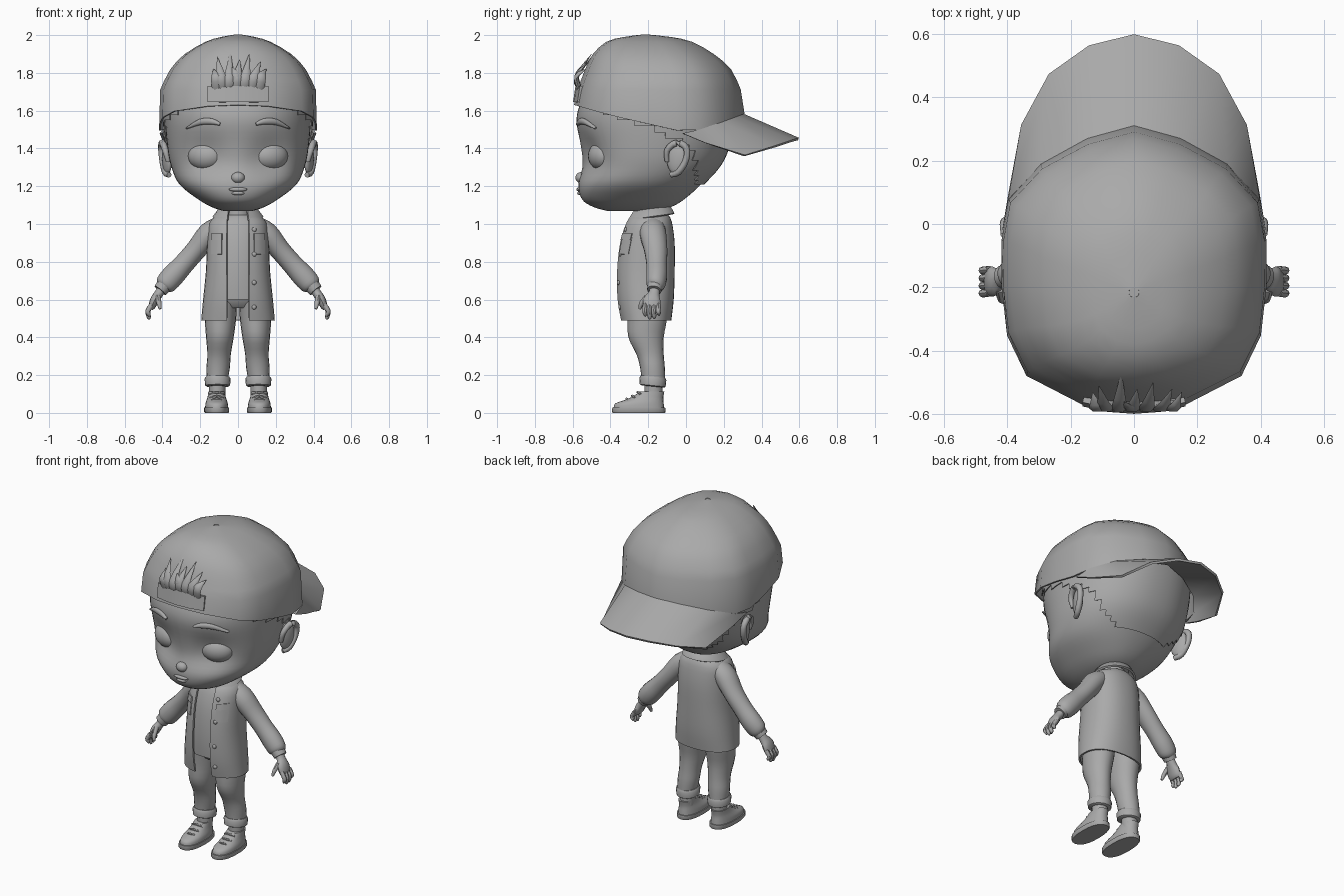
import bpy, bmesh, math
from mathutils import Vector, Matrix

if "Cube" in bpy.data.objects:
    bpy.data.objects.remove(bpy.data.objects["Cube"])

grey = bpy.data.materials.new("plain grey")
grey.diffuse_color = (0.4, 0.4, 0.4, 1)
grey.use_nodes = True
grey.node_tree.nodes["Principled BSDF"].inputs["Base Color"].default_value = grey.diffuse_color


def finish(name, bm, thick=0.0, angle=45):
    bmesh.ops.recalc_face_normals(bm, faces=bm.faces[:])
    me = bpy.data.meshes.new(name)
    bm.to_mesh(me)
    bm.free()
    ob = bpy.data.objects.new(name, me)
    bpy.context.collection.objects.link(ob)
    me.materials.append(grey)
    bpy.ops.object.select_all(action='DESELECT')
    ob.select_set(True)
    bpy.context.view_layer.objects.active = ob
    if thick:
        m = ob.modifiers.new("thickness", 'SOLIDIFY')
        m.thickness, m.offset = thick, 0
        bpy.ops.object.modifier_apply(modifier=m.name)
    bpy.ops.object.shade_smooth_by_angle(angle=math.radians(angle))
    return ob


def loft(name, rings, closed=True, caps=True, thick=0.0, keep=None, warp=None, angle=45):
    bm = bmesh.new()
    vs = [[bm.verts.new(p) for p in r] for r in rings]
    n = len(vs[0])
    for a, b in zip(vs, vs[1:]):
        for i in range(n if closed else n - 1):
            j = (i + 1) % n
            bm.faces.new((a[i], a[j], b[j], b[i]))
    if closed and caps:
        bm.faces.new(vs[0])
        bm.faces.new(vs[-1])
    if keep:
        bad = [f for f in bm.faces if not keep(f.calc_center_median())]
        bmesh.ops.delete(bm, geom=bad, context='FACES')
    if warp:
        for v in bm.verts:
            v.co = warp(v.co)
    return finish(name, bm, thick, angle)


def dense(rows, k=3):
    # smooth in-between rows through a short table
    out = []
    for i in range(len(rows) - 1):
        quad = [rows[max(0, min(len(rows) - 1, i + d))] for d in (-1, 0, 1, 2)]
        for j in range(k):
            t = j / k
            out.append(tuple(b + .5 * t * (c - a + t * (2 * a - 5 * b + 4 * c - d + t * (3 * (b - c) + d - a)))
                             for a, b, c, d in zip(*quad)))
    return out + [tuple(rows[-1])]


def ring(z, yf, yb, rx, n=24, p=2.0, cx=0.0, gap=0.0, tilt=0.0):
    cy, ry = (yf + yb) / 2, (yb - yf) / 2
    a0 = math.asin(min(.95, gap / rx) ** (p / 2)) if gap else 0
    pts = []
    for i in range(n):
        a = a0 + (2 * math.pi - 2 * a0) * i / (n - 1 if gap else n)
        s, c = math.sin(a), -math.cos(a)
        y = ry * math.copysign(abs(c) ** (2 / p), c)
        pts.append(Vector((cx + rx * math.copysign(abs(s) ** (2 / p), s), cy + y, z + tilt * y)))
    return pts


def tube(name, rows, n=12, k=3):
    # rows: x, y, z, radius sideways, radius along depth
    rows = dense(rows, k)
    pts = [Vector(r[:3]) for r in rows]
    rings = []
    for i, r in enumerate(rows):
        t = (pts[min(i + 1, len(pts) - 1)] - pts[max(i - 1, 0)]).normalized()
        u = t.cross(Vector((0, 1, 0.01))).normalized()
        v = u.cross(t)
        rings.append([pts[i] + u * r[3] * math.cos(a) + v * r[4] * math.sin(a)
                      for a in (2 * math.pi * j / n for j in range(n))])
    return loft(name, rings)


def ball(name, loc, size, rot=0.0, seg=20):
    bm = bmesh.new()
    bmesh.ops.create_uvsphere(bm, u_segments=seg, v_segments=seg // 2, radius=1)
    bm.transform(Matrix.Translation(loc) @ Matrix.Rotation(rot, 4, 'Z') @ Matrix.Diagonal((*size, 1)))
    return finish(name, bm)


def lerp(table, x):
    for (x0, y0), (x1, y1) in zip(table, table[1:]):
        if x <= x1:
            return y0 + (y1 - y0) * (max(x, x0) - x0) / (x1 - x0)
    return table[-1][1]


# head: z, front, back, half width
HEAD = dense([(1.07, -.42, -.16, .08), (1.09, -.49, -.08, .14), (1.13, -.55, -.01, .21), (1.21, -.57, .08, .31),
              (1.31, -.55, .17, .355), (1.42, -.56, .22, .375), (1.55, -.58, .25, .385), (1.65, -.555, .25, .38),
              (1.75, -.5, .2, .33), (1.82, -.4, .1, .2)], 4)


def face_y(x, z):
    yf, yb, w = (lerp([(r[0], r[k]) for r in HEAD], z) for k in (1, 2, 3))
    return (yf + yb) / 2 - (yb - yf) / 2 * max(0, 1 - abs(x / w) ** 2.2) ** (1 / 2.2)


def sockets(co):
    if co.y < -.2:
        d2 = (abs(co.x) - .17) ** 2 + (co.z - 1.36) ** 2
        co.y += .04 * math.exp(-d2 / .012)
    return co


loft("head", [ring(*r, n=56, p=2.2) for r in HEAD], warp=sockets)

# close-cropped hair around the back and temples
HAIRLINE = [(1.2, .06), (1.42, .03), (1.45, -.04), (1.53, -.25), (1.6, -.45)]
loft("back_hair", [ring(z, f - .01, b + .012, w + .01, 56, 2.2) for z, f, b, w in HEAD if 1.2 < z < 1.66],
     caps=False, thick=.006, keep=lambda c: c.y > lerp(HAIRLINE, c.z))

# face details
ball("nose", (0, -.555, 1.245), (.036, .03, .03))
ball("upper_lip", (0, -.562, 1.183), (.05, .018, .012))
ball("lower_lip", (0, -.558, 1.163), (.035, .018, .011))
for s, side in ((1, "left"), (-1, "right")):
    ball(side + "_eye", (s * .17, -.445, 1.36), (.098, .07, .076), s * .35, 28)
    tube(side + "_eyebrow", [(s * x, face_y(x, z) - .002, z, r, .012) for x, z, r in
                             ((.095, 1.528, .008), (.14, 1.543, .016), (.2, 1.54, .016), (.27, 1.508, .005))])
    ball(side + "_ear", (s * .375, -.05, 1.345), (.022, .055, .085), -s * .3)
    tube(side + "_ear_rim", [(s * x, y, z, r, r) for x, y, z, r in (
        (.37, -.1, 1.33, .012), (.385, -.1, 1.39, .016), (.4, -.05, 1.43, .018), (.405, .0, 1.405, .018),
        (.4, .0, 1.34, .017), (.385, -.04, 1.275, .018), (.365, -.08, 1.26, .014))], 10)

# cap dome with a sloping lower edge
HALF = [(0, .305), (.145, .265), (.29, .185), (.39, .075), (.412, -.05), (.412, -.2), (.395, -.35), (.335, -.475),
        (.16, -.565), (0, -.588)]
OUTLINE = HALF + [(-x, y) for x, y in HALF[-2:0:-1]]
EDGE = [(-.59, 1.63), (-.4, 1.575), (.02, 1.48), (.08, 1.5), (.31, 1.585)]


def cap_ring(z, yf, yb, w):
    return [Vector((x / .412 * w, yf + (y + .588) / .893 * (yb - yf), z)) for x, y in OUTLINE]


levels = dense([(1.71, -.57, .285, .407), (1.815, -.53, .235, .355), (1.895, -.49, .145, .28),
                (1.96, -.42, .03, .17), (1.985, -.33, -.08, .09), (1.998, -.23, -.2, .015)], 2)
base = [Vector((x, y, lerp(EDGE, y))) for x, y in OUTLINE]
bm_rings = [base] + [cap_ring(*l) for l in levels]
loft("cap_dome", bm_rings, caps=False, thick=.01)
loft("cap_button", [cap_ring(1.992, -.24, -.18, .03), cap_ring(2.0, -.235, -.19, .025)])

# curved brim pointing backwards
INNER = [(0, .3, 1.578), (.145, .262, 1.563), (.29, .183, 1.535), (.39, .075, 1.5), (.408, -.02, 1.48)]
OUTER = [(0, .595, 1.45), (.14, .56, 1.44), (.265, .47, 1.41), (.35, .31, 1.362), (.388, .1, 1.43)]
brim = [[(-x, y, z) for x, y, z in h[:0:-1]] + h for h in (INNER, OUTER)]
loft("cap_brim", brim, closed=False, thick=.014)

# adjusting strap and the tuft of fringe above it
strap = [[(x, -.588 + x * x * .9 + (z - 1.645) * .15, z) for x in (-.16, -.08, 0, .08, .16)] for z in (1.645, 1.73)]
loft("cap_strap", strap, closed=False, thick=.02, angle=30)
for i, (x0, x1, zt, yt) in enumerate([(-.11, -.13, 1.82, -.53), (-.08, -.11, 1.885, -.51), (-.05, -.04, 1.915, -.47),
                                      (-.01, .01, 1.87, -.52), (.03, .06, 1.9, -.5), (.07, .12, 1.86, -.52),
                                      (.11, .15, 1.82, -.53), (.0, -.03, 1.83, -.56)]):
    tube("fringe_spike_%d" % i, [(x0, -.56, 1.71, .028, .014), ((x0 * 2 + x1) / 3, -.58, 1.78, .026, .012),
                                 (x1, yt, zt, .001, .001)], 6)

# neck, shirt, jacket and collar
loft("neck", [ring(1.0, -.27, -.11, .075), ring(1.12, -.27, -.12, .07)])
COAT = dense([(1.05, -.28, -.1, .085), (1.01, -.315, -.08, .145), (.9, -.35, -.065, .158), (.75, -.366, -.065, .165),
              (.6, -.362, -.07, .18), (.49, -.342, -.083, .19)])
loft("shirt", [ring(z, f + .014, b - .02, w - .02, 28, 2.3) for z, f, b, w in COAT if z > .57])
loft("jacket", [ring(*r, n=33, p=2.3, gap=.058) for r in COAT], closed=False, thick=.01)
loft("collar", [ring(1.085, -.275, -.1, .08, gap=.045, tilt=.12), ring(1.075, -.29, -.085, .1, gap=.05, tilt=.15),
                ring(1.035, -.315, -.065, .13, gap=.055, tilt=.15)], closed=False, thick=.012)


def coat_y(x, z):
    f, b, w = (lerp([(r[0], r[k]) for r in COAT[::-1]], z) for k in (1, 2, 3))
    return (f + b) / 2 - (b - f) / 2 * max(0, 1 - abs(x / w) ** 2.3) ** (1 / 2.3)


for z in (.97, .84, .69, .56):
    ball("jacket_button", (.085, coat_y(.085, z) - .004, z), (.013, .009, .013), seg=12)

for s, side in ((1, "left"), (-1, "right")):
    # breast pocket and flap
    for part, lo, hi, d in (("pocket", .84, .93, .008), ("pocket_flap", .915, .95, .013)):
        rows = [[(s * x, coat_y(x, z) - d, z) for x in (.085, .105, .125, .14)] for z in (lo, hi)]
        loft(side + "_" + part, rows, closed=False, thick=.008)
    # sleeve with gathered cuff
    tube(side + "_sleeve", [(s * x, y, z, a, b) for x, y, z, a, b in (
        (.09, -.18, 1.0, .045, .06), (.15, -.175, .95, .062, .07), (.22, -.16, .865, .055, .062),
        (.29, -.155, .785, .055, .055), (.345, -.155, .725, .06, .056), (.385, -.16, .68, .055, .05),
        (.4, -.165, .662, .035, .035))], 18)
    tube(side + "_cuff", [(s * .392, -.163, .672, .042, .042), (s * .412, -.168, .648, .038, .038)], 16, 1)
    # hand, thumb and fingers
    tube(side + "_hand", [(s * .4, -.165, .66, .024, .028), (s * .42, -.17, .63, .024, .03),
                          (s * .44, -.18, .6, .024, .046), (s * .455, -.182, .565, .019, .046),
                          (s * .462, -.182, .55, .012, .04)], 12)
    tube(side + "_thumb", [(s * .425, -.205, .615, .015, .016), (s * .418, -.235, .58, .013, .013),
                           (s * .412, -.245, .55, .007, .007)], 8)
    for i, end in enumerate((.51, .495, .498, .515)):
        y = -.216 + .024 * i
        tube("%s_finger_%d" % (side, i), [(s * .455, y, .575, .013, .0125), (s * .477, y - .003, .54, .013, .0125),
                                          (s * .472, y, end + .012, .011, .011), (s * .468, y, end, .004, .004)], 8)
    # trouser leg and rolled hem
    leg = dense([(.6, -.32, -.09, .085, .09), (.5, -.31, -.1, .083, .093), (.4, -.305, -.118, .073, .096),
                 (.31, -.262, -.118, .062, .1), (.24, -.243, -.112, .062, .105), (.17, -.235, -.11, .055, .11)])
    loft(side + "_trouser_leg", [ring(z, f, b, w, 20, cx=s * x) for z, f, b, w, x in leg])
    hem = [(.14, -.235, -.115, .058), (.145, -.245, -.108, .066), (.18, -.247, -.104, .069), (.192, -.24, -.11, .062)]
    loft(side + "_hem", [ring(*r, n=20, cx=s * .108, tilt=-.1) for r in hem])
    loft(side + "_ankle", [ring(.08, -.22, -.125, .042, cx=s * .11), ring(.16, -.22, -.125, .045, cx=s * .11)])
    # shoe: sole, upper and laces
    sole = [(0, -.388, -.112, .062), (.006, -.392, -.108, .066), (.028, -.39, -.11, .066)]
    loft(side + "_sole", [ring(*r, n=24, p=2.4, cx=s * .113) for r in sole])
    upper = [(.028, -.383, -.116, .061), (.05, -.375, -.118, .059), (.066, -.33, -.12, .054), (.085, -.285, -.12, .048),
             (.112, -.245, -.115, .044)]
    loft(side + "_shoe", [ring(*r, n=24, p=2.3, cx=s * .113, tilt=0) for r in dense(upper, 2)])
    for y, z in ((-.315, .075), (-.285, .09), (-.255, .11)):
        tube(side + "_lace", [(s * .113 - .036, y + .015, z - .012, .006, .006), (s * .113, y, z, .007, .007),
                              (s * .113 + .036, y + .015, z - .012, .006, .006)], 6)

# hips joining both legs under the shirt
loft("hips", [ring(.555, -.28, -.12, .12), ring(.6, -.325, -.09, .155), ring(.68, -.33, -.09, .145)])
